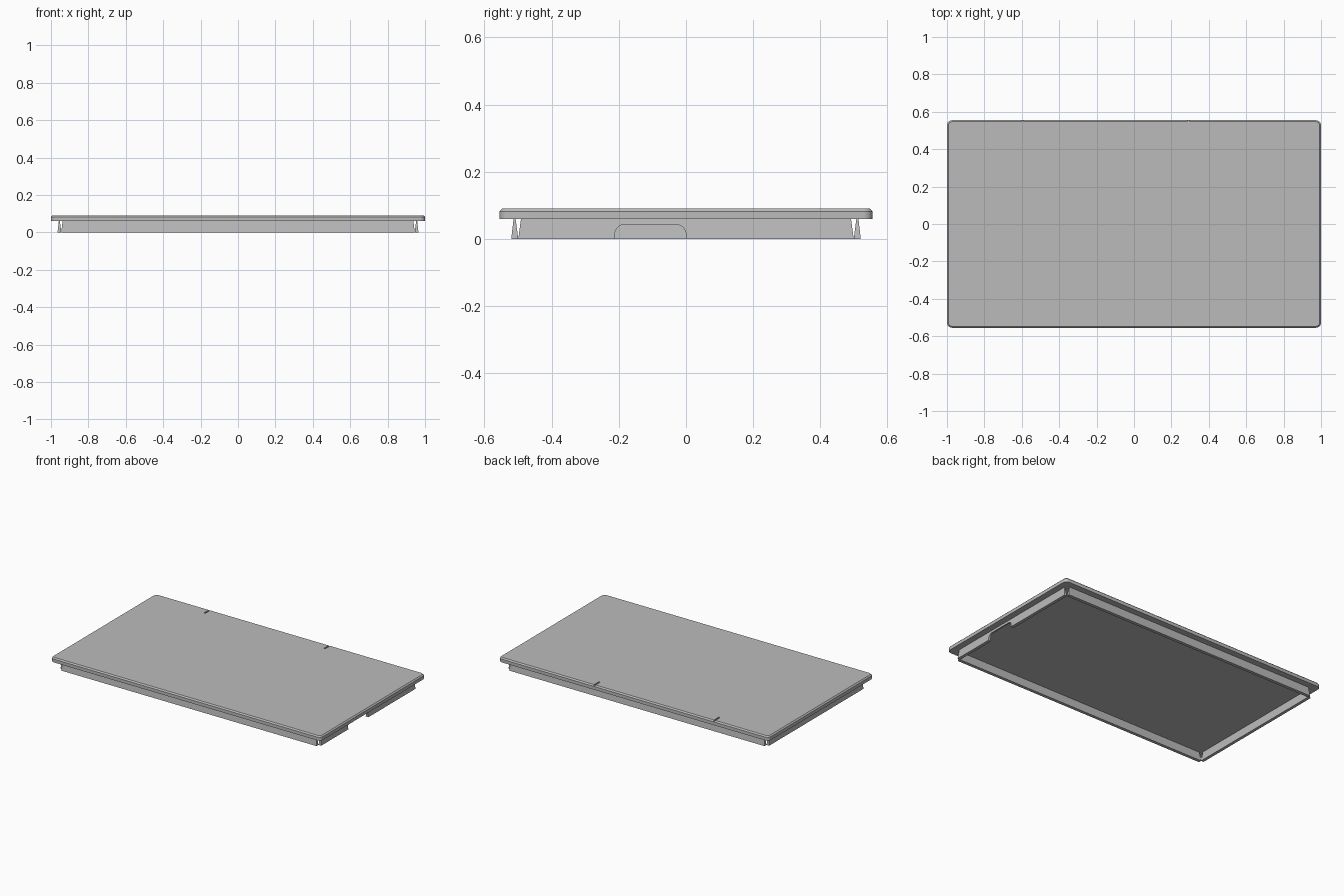
import bpy, bmesh
from math import radians, pi, cos, sin

if "Cube" in bpy.data.objects:
    bpy.data.objects.remove(bpy.data.objects["Cube"])

# Single plain grey
grey = bpy.data.materials.new("plain grey")
grey.use_nodes = True
colour = (0.5, 0.5, 0.5, 1)
grey.diffuse_color = colour
grey.node_tree.nodes["Principled BSDF"].inputs["Base Color"].default_value = colour

DECK = 0.06      # underside of the lid
TOP = 0.09       # top of the lid
CHAMFER = 0.008


def add_object(name, bm):
    bmesh.ops.recalc_face_normals(bm, faces=bm.faces)
    mesh = bpy.data.meshes.new(name)
    bm.to_mesh(mesh)
    bm.free()
    mesh.materials.append(grey)
    obj = bpy.data.objects.new(name, mesh)
    bpy.context.collection.objects.link(obj)
    return obj


def loft(name, rings):
    """Skin a stack of matching rings and close both ends."""
    bm = bmesh.new()
    loops = [[bm.verts.new(p) for p in ring] for ring in rings]
    n = len(loops[0])
    for a, b in zip(loops, loops[1:]):
        for i in range(n):
            j = (i + 1) % n
            bm.faces.new((a[i], a[j], b[j], b[i]))
    bm.faces.new(loops[0])
    bm.faces.new(loops[-1])
    return add_object(name, bm)


def rounded_rect(hx, hy, r, z, steps=6):
    points = []
    for k, (sx, sy) in enumerate([(1, 1), (-1, 1), (-1, -1), (1, -1)]):
        for i in range(steps + 1):
            a = (k + i / steps) * pi / 2
            points.append((sx * (hx - r) + r * cos(a), sy * (hy - r) + r * sin(a), z))
    return points


def rect(x0, x1, y0, y1, z):
    return [(x0, y0, z), (x1, y0, z), (x1, y1, z), (x0, y1, z)]


def cut(target, cutter):
    cutter.hide_render = True
    mod = target.modifiers.new("cut", "BOOLEAN")
    mod.operation = "DIFFERENCE"
    mod.solver = "EXACT"
    mod.object = cutter
    bpy.ops.object.select_all(action="DESELECT")
    bpy.context.view_layer.objects.active = target
    target.select_set(True)
    bpy.ops.object.modifier_apply(modifier=mod.name)
    bpy.data.objects.remove(cutter)


# Lid: rounded slab with a chamfered top edge
lid = loft("lid", [
    rounded_rect(1.0, 0.555, 0.028, DECK),
    rounded_rect(1.0, 0.555, 0.028, TOP - CHAMFER),
    rounded_rect(1.0 - CHAMFER, 0.555 - CHAMFER, 0.02, TOP),
])

# Two short grooves running in from the back edge
for x in (-0.595, 0.292):
    groove = loft("groove_cutter", [
        rect(x - 0.005, x + 0.005, 0.495, 0.6, z) for z in (TOP - CHAMFER, TOP + 0.02)])
    cut(lid, groove)

# Four separate skirt walls, thicker at the foot, with slanted ends
walls = []
for name, s in (("front_wall", -1), ("back_wall", 1)):
    walls.append(loft(name, [
        rect(-0.945, 0.945, s * 0.499, s * 0.52, 0),
        rect(-0.938, 0.938, s * 0.507, s * 0.513, DECK)]))
for name, s in (("right_wall", -1), ("left_wall", 1)):
    walls.append(loft(name, [
        rect(s * 0.945, s * 0.965, -0.499, 0.499, 0),
        rect(s * 0.952, s * 0.958, -0.491, 0.491, DECK)]))

# Round-topped opening in the left wall
R, Y0, Y1, H = 0.03, -0.212, 0.0, 0.043
arch = [(Y0, -0.02), (Y1, -0.02)]
for i in range(9):
    a = i / 8 * pi / 2
    arch.append((Y1 - R + R * cos(a), H - R + R * sin(a)))
for i in range(9):
    a = pi / 2 + i / 8 * pi / 2
    arch.append((Y0 + R + R * cos(a), H - R + R * sin(a)))
cut(walls[-1], loft("opening_cutter", [[(x, y, z) for y, z in arch] for x in (0.9, 1.0)]))

# Smooth the round corners, keep the edges sharp
bpy.ops.object.select_all(action="DESELECT")
for obj in [lid] + walls:
    obj.select_set(True)
bpy.context.view_layer.objects.active = lid
bpy.ops.object.shade_smooth_by_angle(angle=radians(30))
